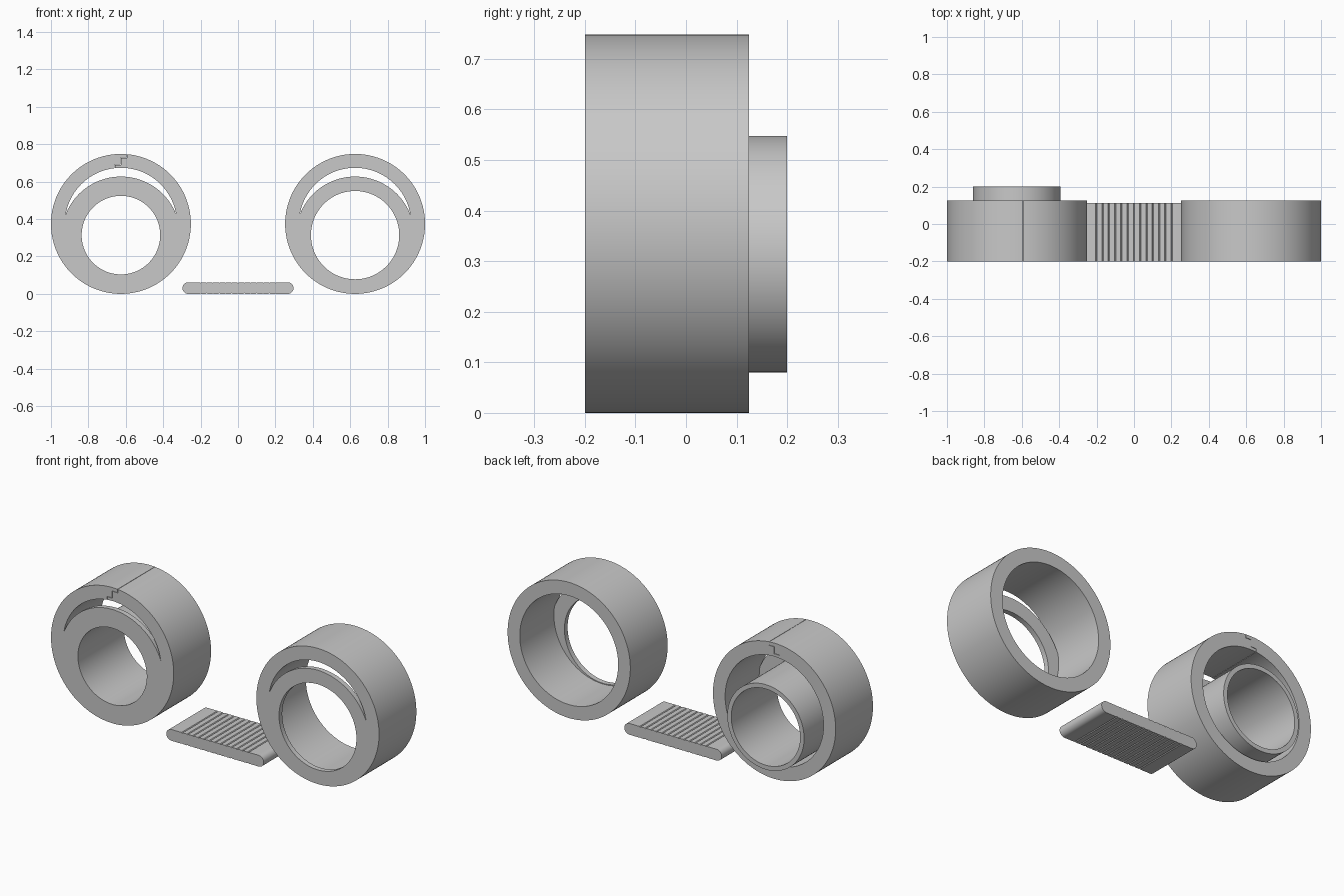
import bpy, bmesh, math
from mathutils import Matrix

if "Cube" in bpy.data.objects:
    bpy.data.objects.remove(bpy.data.objects["Cube"])

grey = bpy.data.materials.new("grey")
grey.diffuse_color = (0.58, 0.58, 0.58, 1)
grey.use_nodes = True
grey.node_tree.nodes["Principled BSDF"].inputs["Base Color"].default_value = grey.diffuse_color

FRONT, BACK = -0.2, 0.125
R, BORE_R = 0.374, 0.300
HOLE_Z = 0.314
PLATE = 0.028


def finish(name, bm):
    bmesh.ops.recalc_face_normals(bm, faces=bm.faces)
    me = bpy.data.meshes.new(name)
    bm.to_mesh(me)
    bm.free()
    ob = bpy.data.objects.new(name, me)
    bpy.context.collection.objects.link(ob)
    me.materials.append(grey)
    return ob


def cylinder(name, x, z, r, y0, y1):
    """Solid cylinder lying along y."""
    bm = bmesh.new()
    m = Matrix.Translation((x, (y0 + y1) / 2, z)) @ Matrix.Rotation(math.pi / 2, 4, 'X')
    bmesh.ops.create_cone(bm, cap_ends=True, segments=128, radius1=r, radius2=r,
                          depth=y1 - y0, matrix=m)
    return finish(name, bm)


def prism(name, pts, y0, y1):
    """Extrude an x-z outline along y."""
    bm = bmesh.new()
    f = bm.faces.new([bm.verts.new((x, y0, z)) for x, z in pts])
    ext = bmesh.ops.extrude_face_region(bm, geom=[f])
    bmesh.ops.translate(bm, vec=(0, y1 - y0, 0),
                        verts=[v for v in ext["geom"] if isinstance(v, bmesh.types.BMVert)])
    if not any(len(p.verts) == len(pts) and p.calc_center_median().y < y0 + 1e-4 for p in bm.faces):
        bm.faces.new([v for v in bm.verts if abs(v.co.y - y0) < 1e-5])
    return finish(name, bm)


def combine(ob, other, op):
    """Apply a boolean and remove the helper."""
    mod = ob.modifiers.new(op, 'BOOLEAN')
    mod.operation, mod.object, mod.solver = op, other, 'EXACT'
    bpy.context.view_layer.update()
    dg = bpy.context.evaluated_depsgraph_get()
    me = bpy.data.meshes.new_from_object(ob.evaluated_get(dg))
    if len(me.polygons) > 0:
        ob.modifiers.clear()
        ob.data = me
    else:
        ob.modifiers.clear()
    bpy.data.objects.remove(other)


def smooth(ob):
    bpy.ops.object.select_all(action='DESELECT')
    ob.select_set(True)
    bpy.context.view_layer.objects.active = ob
    bpy.ops.object.shade_smooth_by_angle(angle=math.radians(30))


def ring(name, x, hole_r, boss_r=None):
    body = cylinder(name, x, R, R, FRONT, BACK)
    # bore that leaves a front plate with a crescent opening
    bore = cylinder("bore_cutter", x, R, BORE_R, -0.3, 0.3)
    combine(bore, cylinder("plate_keep", x, 0.3105, 0.3166, -0.4, FRONT + PLATE), 'DIFFERENCE')
    combine(body, bore, 'DIFFERENCE')
    if boss_r:
        combine(body, cylinder("boss", x, HOLE_Z, boss_r, FRONT + PLATE / 2, 0.2), 'UNION')
    combine(body, cylinder("hole_cutter", x, HOLE_Z, hole_r, -0.4, 0.4), 'DIFFERENCE')
    return body


# right ring: open cap
smooth(ring("cap_ring", 0.626, 0.236))

# left ring: inner tube and a hairline zigzag split at the top
X = -0.626
tube_ring = ring("tube_ring", X, 0.21, 0.234)
path = [(0.032, 0.80), (0.032, 0.728), (0, 0.728), (0, 0.69), (-0.032, 0.69), (-0.032, 0.65)]
g = 0.001
outline = [(X + a - g, b + g) for a, b in path] + [(X + a + g, b - g) for a, b in reversed(path)]
combine(tube_ring, prism("split_cutter", outline, -0.4, 0.4), 'DIFFERENCE')
smooth(tube_ring)

# flat strip: rounded ends, fine grooves on top and bottom
H, HALF, D, W = 0.062, 0.297, 0.004, 0.004
r = H / 2
top = []
for i in range(-6, 7):
    c = i * 0.0335
    top += [(c - W, H), (c, H - D), (c + W, H)]


def end_arc(cx, start):
    return [(cx + r * math.cos(start - math.pi * k / 16), r + r * math.sin(start - math.pi * k / 16))
            for k in range(17)]


outline = (top + end_arc(HALF - r, math.pi / 2)
           + [(x, H - z) for x, z in reversed(top)]
           + end_arc(-HALF + r, -math.pi / 2))
smooth(prism("grooved_strip", outline, FRONT, 0.113))
